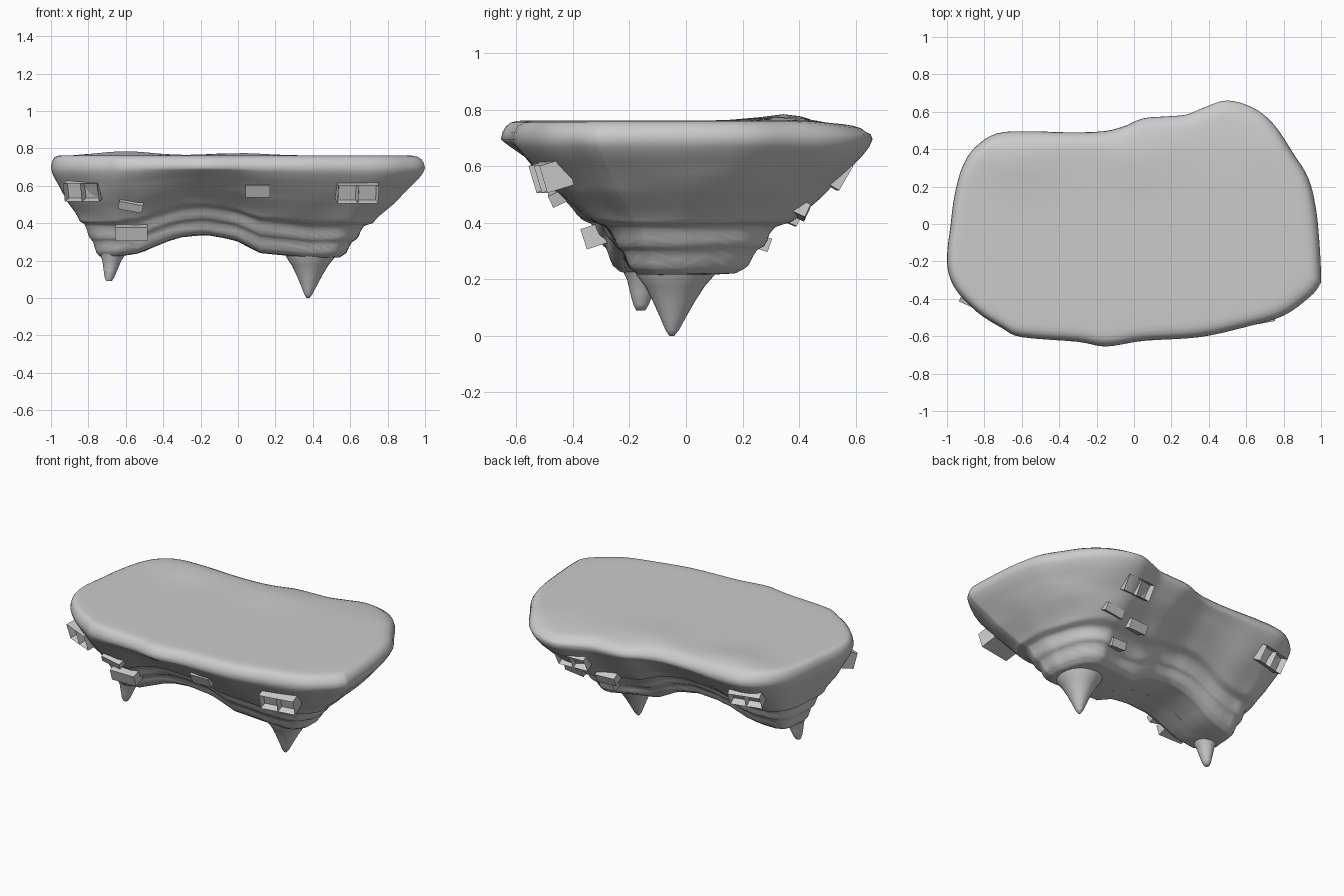
import bpy, bmesh
from math import exp, radians, sin, cos, pi
from mathutils import Vector, Matrix, noise

if "Cube" in bpy.data.objects:
    bpy.data.objects.remove(bpy.data.objects["Cube"])

RIM = [(1, -.28), (.99, -.08), (.97, .1), (.93, .25), (.85, .38), (.75, .53), (.64, .62), (.5, .66),
       (.38, .625), (.28, .585), (.17, .575), (.05, .565), (-.06, .52), (-.17, .495), (-.35, .49),
       (-.55, .495), (-.73, .485), (-.85, .41), (-.92, .3), (-.96, .15), (-.98, 0), (-1, -.2),
       (-.96, -.34), (-.84, -.47), (-.7, -.56), (-.6, -.605), (-.3, -.63), (-.15, -.655),
       (.05, -.625), (.35, -.605), (.6, -.55), (.8, -.49), (.94, -.39), (.99, -.33)]
WALL = [(0, 0), (.02, .06), (.06, .13), (.15, .26), (.24, .38), (.34, .5), (.42, .60), (.51, .64),
        (.55, .70), (.58, .79), (.63, .83), (.66, .94), (.72, .99), (.85, 1), (1, 1)]
KEEL = [(-.65, .22), (-.52, .24), (-.4, .295), (-.3, .325), (-.17, .337), (-.02, .31), (.12, .24), (.38, .215)]
TOP = [(.8, .762), (.6, .762), (.4, .762), (.25, .762), (.15, .762), (.1, .76), (.06, .754), (.03, .741), (.01, .72)]


def interp(table, x):
    for (a, fa), (b, fb) in zip(table, table[1:]):
        if x <= b:
            return fa + (fb - fa) * max(0, (x - a) / (b - a))
    return table[-1][1]


def smooth_loop(pts, n):
    out, m = [], len(pts)
    for i in range(m):
        a, b, c, d = (Vector(pts[(i + k) % m]) for k in (-1, 0, 1, 2))
        for j in range(n):
            t = j / n
            out.append(.5 * (2 * b + (c - a) * t + (2 * a - 5 * b + 4 * c - d) * t * t
                             + (3 * b - a - 3 * c + d) * t ** 3))
    return out


def finish(name, bm, angle):
    bmesh.ops.recalc_face_normals(bm, faces=bm.faces)
    me = bpy.data.meshes.new(name)
    bm.to_mesh(me)
    bm.free()
    ob = bpy.data.objects.new(name, me)
    bpy.context.collection.objects.link(ob)
    bpy.ops.object.select_all(action='DESELECT')
    ob.select_set(True)
    bpy.context.view_layer.objects.active = ob
    if angle:
        bpy.ops.object.shade_smooth_by_angle(angle=radians(angle))
    return ob


def loft(name, rings, angle, cap_end=True):
    bm = bmesh.new()
    rows = [[bm.verts.new(p) for p in r] for r in rings]
    n = len(rows[0])
    for a, b in zip(rows, rows[1:]):
        for i in range(n):
            bm.faces.new((a[i], a[(i + 1) % n], b[(i + 1) % n], b[i]))
    bm.faces.new(rows[0])
    if cap_end:
        bm.faces.new(rows[-1])
    bmesh.ops.remove_doubles(bm, verts=bm.verts, dist=.0005)
    return finish(name, bm, angle)


# Floating rock: flat plateau, rounded rim, terraced walls closing on an arched keel line
rim = smooth_loop(RIM, 4)


def spine(p):
    x = min(.38, max(-.65, p.x))
    return Vector((x, -.11 + .08 * (x + .65)))


rings = []
for t, z in [(.95, .762)] + TOP:
    ring = []
    for p in rim:
        q = p.lerp(spine(p), t)
        hump = .022 * exp(-((q.y - .34) / .1) ** 2) * (exp(-((q.x + .6) / .2) ** 2) + .6 * exp(-(q.x / .2) ** 2))
        droop = .1 * max(0, q.y - .42) * min(1, t / .03)
        ring.append((q.x, q.y, z + hump - droop))
    rings.append(ring)
for k in range(57):
    t = k / 56
    ring = []
    for p in rim:
        s = spine(p)
        base = interp(KEEL, s.x)
        fade = sin(pi * t)
        shift = .06 * noise.noise((p.x * 2.2, p.y * 2.2, 3)) * fade + .02 * fade * (p.x < -.6)
        f = interp(WALL, min(1, max(0, t - shift))) ** (1 + 2 * (base - .215))
        q = p.lerp(s, t)
        z = .695 - (.695 - base) * f
        wob = noise.noise((q.x * 4, q.y * 4, z * 8)) * .05 * fade
        q += (p - s).normalized() * wob * (1 - t)
        ring.append((q.x, q.y, z + .5 * wob * (1 - t)))
    rings.append(ring)
loft("floating_rock", rings, 75, False)


# Hanging spikes, flared where they leave the rock
def spike(name, tip, base, profile):
    tip, base = Vector(tip), Vector(base)
    rings = []
    for r, u in profile:
        c = base.lerp(tip, u)
        rings.append([c + Vector((cos(a) * r, sin(a) * r * 1.08, 0))
                      for a in (2 * pi * i / 24 for i in range(24))])
    loft(name, rings, 60)


spike("large_spike", (.375, -.05, 0), (.39, -.035, .25),
      [(.14, 0), (.128, .14), (.098, .3), (.068, .52), (.042, .74), (.022, .92), (.008, 1)])
spike("small_spike", (-.69, -.16, .09), (-.665, -.15, .27),
      [(.085, 0), (.068, .2), (.05, .4), (.038, .65), (.026, .88), (.015, 1)])


def place(bm, loc, yaw, tilt, roll=0):
    bm.transform(Matrix.Translation(loc) @ Matrix.Rotation(radians(yaw), 4, 'Z')
                 @ Matrix.Rotation(radians(tilt), 4, 'X') @ Matrix.Rotation(radians(roll), 4, 'Y'))


# Twin-opening window boxes: two framed cells side by side
def window(name, loc, yaw, tilt, width=.2):
    bm = bmesh.new()
    for sx in (-1, 1):
        bmesh.ops.create_cube(bm, size=1, matrix=Matrix.Translation((sx * width / 4, .025, 0))
                              @ Matrix.Diagonal((width / 2, .1, .1, 1)))
    bm.normal_update()
    fronts = [f for f in bm.faces if f.normal.y < -.9]
    bmesh.ops.inset_individual(bm, faces=fronts, thickness=.012)
    bmesh.ops.translate(bm, vec=(0, .04, 0), verts=list({v for f in fronts for v in f.verts}))
    place(bm, loc, yaw, tilt)
    finish(name, bm, 0)


window("window_front_left", (-.83, -.42, .57), -24, 16)
window("window_front_right", (.64, -.5, .56), 10, 17, .22)
window("window_back_right", (.43, .54, .57), 183, 30)
window("window_back_left", (-.71, .40, .57), 194, 30)


# Flat stone slabs jutting from the walls
SLABS = [((-.57, -.305, .36), 0, 18, 0, .17, .075), ((-.57, -.425, .51), -5, 25, 12, .13, .045),
         ((.105, -.48, .595), 0, 25, 0, .13, .07), ((.5, .375, .46), 178, 25, 8, .13, .05),
         ((.3, .345, .44), 184, 25, 0, .13, .06), ((.36, .24, .34), 180, 20, 0, .1, .05)]
for i, (loc, yaw, tilt, roll, w, h) in enumerate(SLABS):
    bm = bmesh.new()
    bmesh.ops.create_cube(bm, size=1, matrix=Matrix.Diagonal((w, .12, h, 1)))
    place(bm, loc, yaw, tilt, roll)
    finish(f"stone_slab_{i + 1}", bm, 0)
